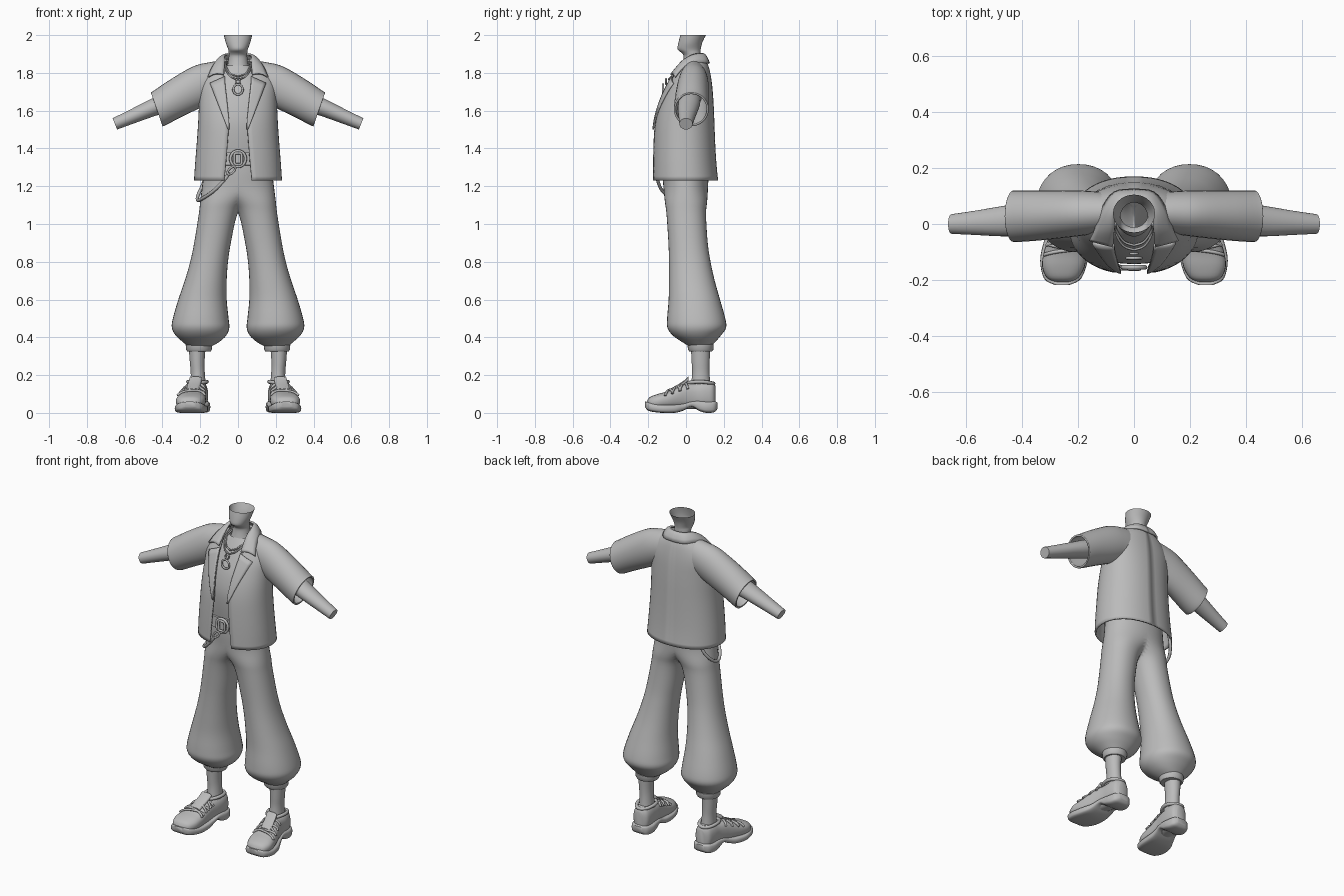
import bpy, bmesh, math
from mathutils import Vector

if "Cube" in bpy.data.objects:
    bpy.data.objects.remove(bpy.data.objects["Cube"])

grey = bpy.data.materials.new("plain_grey")
grey.diffuse_color = (0.5, 0.5, 0.5, 1)
grey.use_nodes = True
grey.node_tree.nodes["Principled BSDF"].inputs["Base Color"].default_value = grey.diffuse_color
X, Y, Z = Vector((1, 0, 0)), Vector((0, 1, 0)), Vector((0, 0, 1))


def smooth(rows, k=4):
    """Catmull-Rom refinement of a list of tuples."""
    out = []
    for i in range(len(rows) - 1):
        p0, p1, p2, p3 = (rows[max(0, min(len(rows) - 1, i + d))] for d in (-1, 0, 1, 2))
        for s in range(k):
            t = s / k
            out.append(tuple(
                0.5 * (2 * b + (c - a) * t + (2 * a - 5 * b + 4 * c - d) * t ** 2
                       + (3 * b - a - 3 * c + d) * t ** 3)
                for a, b, c, d in zip(p0, p1, p2, p3)))
    return out + [tuple(rows[-1])]


def at(rows, key):
    """Row values at a given first coordinate."""
    rows = sorted(rows)
    key = max(rows[0][0], min(rows[-1][0], key))
    for a, b in zip(rows, rows[1:]):
        if key <= b[0]:
            t = (key - a[0]) / max(b[0] - a[0], 1e-9)
            return [p + (q - p) * t for p, q in zip(a, b)]


def spow(v, e):
    return math.copysign(abs(v) ** (2 / e), v)


def ring(c, u, v, a, b, n=28, e=2.0):
    c = Vector(c)
    return [c + u * a * spow(math.cos(t), e) + v * b * spow(math.sin(t), e)
            for t in (2 * math.pi * i / n for i in range(n))]


def finish(ob, mirror, bisect=False, thick=0):
    ob.data.materials.append(grey)
    if thick:
        m = ob.modifiers.new("thickness", 'SOLIDIFY')
        m.thickness, m.offset = thick, 0
    if mirror:
        m = ob.modifiers.new("mirror", 'MIRROR')
        m.use_bisect_axis[0] = bisect
    return ob


def loft(name, rings, closed=True, caps=(False, False), mirror=False, bisect=False, thick=0):
    bm = bmesh.new()
    vs = [[bm.verts.new(p) for p in r] for r in rings]
    n = len(vs[0])
    for a, b in zip(vs, vs[1:]):
        for i in range(n if closed else n - 1):
            j = (i + 1) % n
            bm.faces.new((a[i], a[j], b[j], b[i]))
    for cap, r in zip(caps, (vs[0], vs[-1])):
        if cap:
            bm.faces.new(r)
    bmesh.ops.recalc_face_normals(bm, faces=bm.faces)
    me = bpy.data.meshes.new(name)
    bm.to_mesh(me)
    bm.free()
    for p in me.polygons:
        p.use_smooth = True
    me.set_sharp_from_angle(angle=math.radians(45))
    ob = bpy.data.objects.new(name, me)
    bpy.context.collection.objects.link(ob)
    return finish(ob, mirror, bisect, thick)


def tube(name, pts, r, cyclic=False, mirror=False):
    cu = bpy.data.curves.new(name, 'CURVE')
    cu.dimensions, cu.bevel_depth, cu.bevel_resolution = '3D', r, 2
    cu.use_fill_caps = True
    sp = cu.splines.new('POLY')
    sp.points.add(len(pts) - 1)
    for p, q in zip(sp.points, pts):
        p.co = (*q, 1)
    sp.use_cyclic_u, sp.use_smooth = cyclic, True
    ob = bpy.data.objects.new(name, cu)
    bpy.context.collection.objects.link(ob)
    return finish(ob, mirror)


def box_ring(z, x0, x1, y0, y1, e=2.0, n=28):
    return ring(((x0 + x1) / 2, (y0 + y1) / 2, z), X, Y, (x1 - x0) / 2, (y1 - y0) / 2, n, e)


# Trousers: height, inner x, outer x, front y, back y
legs = [(1.39, -.165, .165, -.125, .12), (1.28, -.18, .18, -.125, .12), (1.2, -.185, .19, -.12, .117),
        (1.12, -.05, .2, -.112, .112), (1.05, .004, .208, -.103, .106), (.9, .038, .232, -.093, .115),
        (.8, .053, .253, -.09, .13), (.7, .06, .282, -.09, .152), (.6, .06, .316, -.092, .18),
        (.5, .05, .345, -.1, .208), (.45, .046, .35, -.098, .212), (.41, .062, .33, -.07, .185),
        (.375, .1, .292, -.02, .155), (.35, .145, .262, .02, .132)]
loft("trousers", [box_ring(*r, e=2.15, n=36) for r in smooth(legs)], mirror=True, bisect=True)
cuff = [(.37, .15, .265, .02, .135), (.362, .137, .277, .008, .147), (.335, .139, .275, .01, .145),
        (.325, .145, .268, .018, .138), (.325, .18, .245, .04, .12)]
loft("trouser_cuff", [box_ring(*r) for r in cuff], mirror=True)
ankle = [(.36, .17, .262, .025, .13), (.27, .177, .255, .03, .125), (.2, .175, .25, .032, .125),
         (.1, .165, .255, .02, .135)]
loft("ankle", [box_ring(*r) for r in smooth(ankle)], caps=(True, True), mirror=True)

# Shoe uppers: y, centre x, half width, top height
upper = [(-.208, .255, .025, .06), (-.192, .255, .056, .083), (-.15, .252, .076, .1), (-.1, .246, .076, .113),
         (-.05, .238, .068, .135), (0, .228, .06, .155), (.05, .218, .057, .16), (.1, .214, .056, .168),
         (.14, .212, .048, .163), (.157, .211, .025, .14)]
up_fine = smooth(upper)


def shoe_ring(y, cx, w, top, n=28):
    return ring((cx, y, (top + .02) / 2), X, Z, w, (top - .02) / 2, n, 2.5)


loft("shoe_upper", [shoe_ring(*r) for r in up_fine], caps=(True, True), mirror=True)
# Soles: y, centre x, half width, bottom, top
sole = [(-.217, .256, .028, .03, .06), (-.195, .255, .066, .01, .056), (-.13, .25, .085, 0, .045),
        (-.06, .24, .081, 0, .045), (-.015, .23, .071, .012, .05), (.03, .22, .066, .032, .062),
        (.07, .215, .066, .01, .066), (.11, .213, .066, 0, .062), (.15, .212, .054, .004, .062),
        (.167, .211, .03, .022, .055)]
loft("shoe_sole", [ring((cx, y, (a + b) / 2), X, Z, w, (b - a) / 2, 24, 4)
                   for y, cx, w, a, b in smooth(sole)], caps=(True, True), mirror=True)
# Laces crossing the instep, the tongue and the padded rim
for i, (ya, yb) in enumerate([(-.11, -.08), (-.07, -.1), (-.075, -.035), (-.03, -.06), (-.035, .005), (.01, -.02)]):
    pts = []
    for s in range(13):
        t = math.radians(25 + 130 * s / 12)
        y, cx, w, top = at(up_fine, ya + (yb - ya) * s / 12)
        pts.append((cx + w * 1.03 * spow(math.cos(t), 2.5), y,
                    (top + .02) / 2 + (top - .02) / 2 * spow(math.sin(t), 2.5) + .004))
    tube(f"shoe_lace_{i}", pts, .0065, mirror=True)
loft("shoe_tongue", [ring((cx, y, z), X, Z, .034, .012, 16, 3) for cx, y, z in
                     [(.242, -.08, .118), (.235, -.04, .14), (.228, -.005, .163), (.224, .012, .18)]],
     caps=(True, True), mirror=True)
rim = [p + Z * (.01 * math.cos((p.y - .07) * 20)) for p in ring((.214, .078, .155), X, Y, .05, .068)]
tube("shoe_rim", rim, .01, True, True)

# Jacket body: height, half width, front y, back y, half opening
jacket = smooth([(1.23, .228, -.175, .165, .073), (1.32, .222, -.174, .156, .064), (1.42, .214, -.171, .15, .056),
                 (1.52, .207, -.164, .146, .05), (1.6, .203, -.148, .143, .057), (1.67, .2, -.124, .139, .064),
                 (1.73, .198, -.097, .134, .071), (1.78, .182, -.07, .127, .074), (1.83, .142, -.042, .116, .072),
                 (1.87, .085, -.012, .1, .062)], 3)
E = 2.2


def jacket_half(z, rx, yf, yb, gap):
    start = math.asin(min(1, (gap / rx) ** (E / 2)))
    pts = []
    for i in range(25):
        t = start + (math.pi - start) * i / 24
        pts.append(Vector((rx * spow(max(0, math.sin(t)), E),
                           (yf + yb) / 2 - (yb - yf) / 2 * spow(math.cos(t), E), z)))
    pts[-1].x = 0
    return pts


def jacket_y(x, z):
    _, rx, yf, yb, _ = at(jacket, z)
    return (yf + yb) / 2 - (yb - yf) / 2 * max(0, 1 - (x / rx) ** E) ** (1 / E)


loft("jacket_body", [jacket_half(*r) for r in jacket], closed=False, mirror=True, thick=.01)
# Sleeves: x, y, z of centre, half height, half depth, tilt
sleeve = [(.09, .042, 1.76, .1, .065, 2), (.15, .04, 1.75, .1, .072, 5), (.22, .037, 1.724, .106, .078, 10),
          (.33, .031, 1.665, .098, .084, 17), (.41, .028, 1.617, .092, .087, 19), (.43, .028, 1.607, .09, .087, 19)]


def arm_ring(x, y, z, h, d, tilt):
    t = math.radians(tilt)
    return ring((x, y, z), Y, Vector((math.sin(t), 0, math.cos(t))), d, h)


loft("sleeve", [arm_ring(*r) for r in smooth(sleeve)], mirror=True, thick=.01)
forearm = [(.33, .02, 1.665, .052, .058, 20), (.4, .016, 1.637, .05, .058, 20), (.47, .01, 1.608, .044, .054, 21),
           (.57, .004, 1.565, .037, .043, 22), (.652, 0, 1.53, .032, .035, 22)]
loft("forearm", [arm_ring(*r) for r in smooth(forearm)], caps=(True, True), mirror=True)

# Lapels follow the jacket front
lapel = []
for i in range(11):
    s = i / 10
    row = []
    for j in range(6):
        z = 1.5 + s * (.245 + .035 * (1 - j / 5))
        inner = at(jacket, z)[4] - .004
        x = inner + (.053 + .095 * s - inner) * j / 5
        row.append(Vector((x, jacket_y(x, z) - .011, z)))
    lapel.append(row)
loft("lapel", lapel, closed=False, mirror=True, thick=.008)
# Folded collar: upper edge xyz, outer edge xyz
collar = smooth([(0, .09, 1.9, 0, .122, 1.85), (.045, .08, 1.9, .07, .112, 1.852), (.068, .035, 1.893, .115, .05, 1.852),
                 (.07, -.02, 1.86, .137, -.015, 1.826), (.075, -.08, 1.79, .158, -.058, 1.778)])
loft("collar", [[Vector(r[:3]).lerp(Vector(r[3:]), s / 4) + Z * (.012 * math.sin(math.pi * s / 4))
                 for s in range(5)] for r in collar], closed=False, mirror=True, thick=.01)

# Shirt and belt
shirt = [(1.33, -.17, .17, -.125, .115), (1.45, -.175, .175, -.14, .12), (1.55, -.18, .18, -.142, .125),
         (1.65, -.175, .175, -.12, .125), (1.73, -.16, .16, -.085, .118), (1.79, -.12, .12, -.055, .105),
         (1.84, -.065, .065, -.025, .085)]
loft("shirt", [box_ring(*r, e=2.3) for r in smooth(shirt)], mirror=False)
loft("belt", [box_ring(z, -r, r, -r + .035, r - .05, 2.3) for z, r in
              [(1.31, .168), (1.312, .178), (1.378, .176), (1.38, .166)]])
# Neck and open jaw
neck = [(1.79, -.075, .075, -.035, .095), (1.84, -.056, .056, -.02, .085), (1.885, -.049, .049, -.012, .078),
        (1.905, -.049, .049, -.022, .077), (1.925, -.052, .052, -.044, .078), (1.96, -.065, .065, -.04, .086),
        (2.0, -.075, .075, -.03, .105)]
loft("neck_and_jaw", [box_ring(*r) for r in smooth(neck)])

# Necklace, pendant, buckle and hip chain
for i, d in enumerate((0, .016)):
    tube(f"necklace_{i}", smooth([(0, -.092 + d, 1.765 + d), (.035, -.08 + d, 1.778 + d), (.06, -.045 + d, 1.808 + d),
                                  (.066, 0, 1.835 + d), (.05, .06, 1.86), (0, .085, 1.87)]), .0045, mirror=True)
tube("pendant_ring", ring((0, -.122, 1.712), X, Z, .025, .027, 24), .006, True)
tube("pendant_link", ring((0, -.106, 1.754), X, Z, .012, .014, 16), .005, True)
tube("buckle_ring", ring((0, -.155, 1.345), X, Z, .04, .042, 28), .008, True)
tube("buckle_bar", ring((0, -.16, 1.345), X, Z, .02, .03, 20, 5), .007, True)
tube("chain_clasp", ring((-.035, -.16, 1.283), (X + Z).normalized(), (X - Z).normalized(), .026, .013, 16), .006, True)
tube("hip_chain", smooth([(-.045, -.155, 1.27), (-.08, -.148, 1.225), (-.13, -.125, 1.175), (-.18, -.075, 1.14),
                          (-.212, -.01, 1.125), (-.212, .05, 1.15), (-.19, .09, 1.2), (-.165, .105, 1.26)]), .009)
